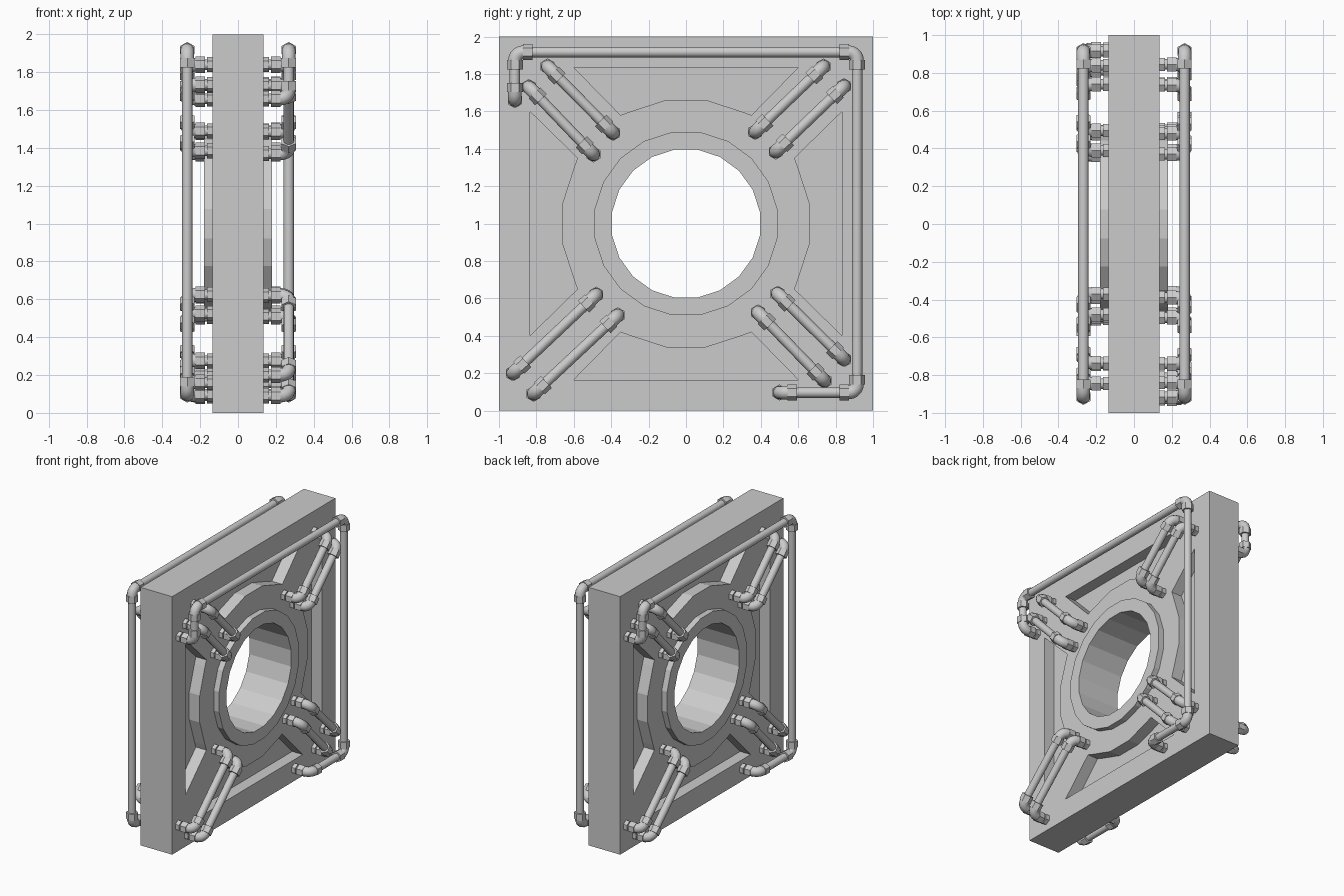
import bpy, bmesh, math
from math import pi, sin, cos, radians
from mathutils import Vector, Matrix

old = bpy.data.objects.get("Cube")
if old:
    bpy.data.objects.remove(old, do_unlink=True)

grey = bpy.data.materials.new("plain grey")
grey.use_nodes = True
grey.diffuse_color = (0.6, 0.6, 0.6, 1)
grey.node_tree.nodes["Principled BSDF"].inputs["Base Color"].default_value = (0.6, 0.6, 0.6, 1)

SIDES = 20
HALF = 0.135      # half thickness of the slab
FLOOR = 0.045     # pocket floor distance from the middle
PIPE_X = 0.268    # pipe centre line distance from the middle
BEND = 0.045      # elbow bend radius


def make_object(name, bm):
    bmesh.ops.recalc_face_normals(bm, faces=bm.faces)
    mesh = bpy.data.meshes.new(name)
    bm.to_mesh(mesh)
    bm.free()
    mesh.materials.append(grey)
    obj = bpy.data.objects.new(name, mesh)
    bpy.context.collection.objects.link(obj)
    return obj


def circle(r):
    return [(r * cos((i + 0.5) * 2 * pi / SIDES), r * sin((i + 0.5) * 2 * pi / SIDES))
            for i in range(SIDES)]


def prism(bm, outline, x0, x1):
    """Extrude a (y, z) outline about the slab centre along x."""
    face = bm.faces.new([bm.verts.new((x0, y, z + 1)) for y, z in outline])
    out = bmesh.ops.extrude_face_region(bm, geom=[face])
    verts = [g for g in out["geom"] if isinstance(g, bmesh.types.BMVert)]
    bmesh.ops.translate(bm, verts=verts, vec=(x1 - x0, 0, 0))


def cut(target, cutter):
    mod = target.modifiers.new("cut", "BOOLEAN")
    mod.operation, mod.solver, mod.object = "DIFFERENCE", "EXACT", cutter
    bpy.context.view_layer.objects.active = target
    bpy.ops.object.modifier_apply(modifier=mod.name)
    bpy.data.objects.remove(cutter, do_unlink=True)


# Square slab with a round hole
bm = bmesh.new()
prism(bm, [(-1, -1), (1, -1), (1, 1), (-1, 1)], -HALF, HALF)
slab = make_object("slab", bm)
bm = bmesh.new()
prism(bm, circle(0.45), -0.5, 0.5)
cut(slab, make_object("hole_cutter", bm))

# Four pockets on each face, with an arc as inner edge
arc = [(0.67 * cos(radians(a)), 0.67 * sin(radians(a))) for a in (-27, -9, 9, 27)]
pocket = [(0.835, 0.6), (0.835, -0.6), (0.58, -0.35)] + arc + [(0.58, 0.35)]
bm = bmesh.new()
for turn in range(4):
    c, s = round(cos(turn * pi / 2)), round(sin(turn * pi / 2))
    outline = [(c * y - s * z, s * y + c * z) for y, z in pocket]
    for side in (-1, 1):
        prism(bm, outline, side * FLOOR, side * 0.3)
cut(slab, make_object("pocket_cutter", bm))

# Raised ring lining the hole
bm = bmesh.new()
rings = [[bm.verts.new((x, y, z + 1)) for y, z in circle(r)]
         for r, x in ((0.4, -0.18), (0.495, -0.18), (0.495, 0.18), (0.4, 0.18))]
for k in range(4):
    a, b = rings[k], rings[(k + 1) % 4]
    for i in range(SIDES):
        j = (i + 1) % SIDES
        bm.faces.new((a[i], a[j], b[j], b[i]))
make_object("ring", bm)


def rod(bm, a, b, r, sides):
    d = b - a
    m = Matrix.Translation((a + b) / 2) @ d.to_track_quat("Z", "Y").to_matrix().to_4x4()
    bmesh.ops.create_cone(bm, cap_ends=True, segments=sides, radius1=r, radius2=r,
                          depth=d.length, matrix=m)


def elbow(bm, corner, u, v, r=0.036, steps=5, sides=12):
    """Quarter bend joining the arms u and v that leave the corner."""
    centre, n = corner + (u + v) * BEND, u.cross(v)
    loops = []
    for k in range(steps + 1):
        t = k / steps * pi / 2
        out = -v * cos(t) - u * sin(t)
        loops.append([bm.verts.new(centre + out * (BEND + r * cos(q)) + n * r * sin(q))
                      for q in (2 * pi * i / sides for i in range(sides))])
    for a, b in zip(loops, loops[1:]):
        for i in range(sides):
            j = (i + 1) % sides
            bm.faces.new((a[i], a[j], b[j], b[i]))
    bm.faces.new(loops[0])
    bm.faces.new(loops[-1])


def pipe_run(name, path, turned):
    """Pipe above the face through (y, z) points, both ends bent into the slab."""
    pts = [Vector((PIPE_X, y, z)) for y, z in path]
    ends = [Vector((0.03, *path[0])), Vector((0.03, *path[-1]))]
    pts = [ends[0]] + pts + [ends[1]]
    bm = bmesh.new()
    for i, (a, b) in enumerate(zip(pts, pts[1:])):
        d = (b - a).normalized()
        first, last = i == 0, i == len(pts) - 2
        rod(bm, a if first else a + d * BEND, b if last else b - d * BEND, 0.028, 12)
        # hex collars next to each elbow
        if not first:
            rod(bm, a + d * 0.043, a + d * 0.093, 0.043, 6)
        if not last:
            rod(bm, b - d * 0.093, b - d * 0.043, 0.043, 6)
    for a, p, b in zip(pts, pts[1:], pts[2:]):
        elbow(bm, p, (a - p).normalized(), (b - p).normalized())
    # hex sockets where the pipe enters the slab
    for e in ends:
        rod(bm, e, Vector((0.165, e.y, e.z)), 0.04, 6)
    if turned:
        bmesh.ops.rotate(bm, verts=bm.verts, cent=(0, 0, 0), matrix=Matrix.Rotation(pi, 3, "Z"))
    obj = make_object(name, bm)
    bpy.ops.object.select_all(action="DESELECT")
    obj.select_set(True)
    bpy.context.view_layer.objects.active = obj
    bpy.ops.object.shade_smooth_by_angle(angle=radians(40))


# Pipes: a pair across each corner and one long run round the edge
runs = {
    "upper_front_pipe_a": [(-0.74, 1.84), (-0.39, 1.485)],
    "upper_front_pipe_b": [(-0.84, 1.73), (-0.495, 1.37)],
    "upper_back_pipe_a": [(0.735, 1.84), (0.37, 1.49)],
    "upper_back_pipe_b": [(0.845, 1.735), (0.48, 1.385)],
    "lower_front_pipe_a": [(-0.48, 0.62), (-0.925, 0.2)],
    "lower_front_pipe_b": [(-0.365, 0.51), (-0.815, 0.09)],
    "lower_back_pipe_a": [(0.49, 0.625), (0.845, 0.275)],
    "lower_back_pipe_b": [(0.385, 0.525), (0.74, 0.16)],
    "long_edge_pipe": [(-0.915, 1.66), (-0.915, 1.917), (0.915, 1.917), (0.915, 0.097), (0.5, 0.097)],
}
for name, path in runs.items():
    pipe_run("left_" + name, path, False)
    pipe_run("right_" + name, path, True)
